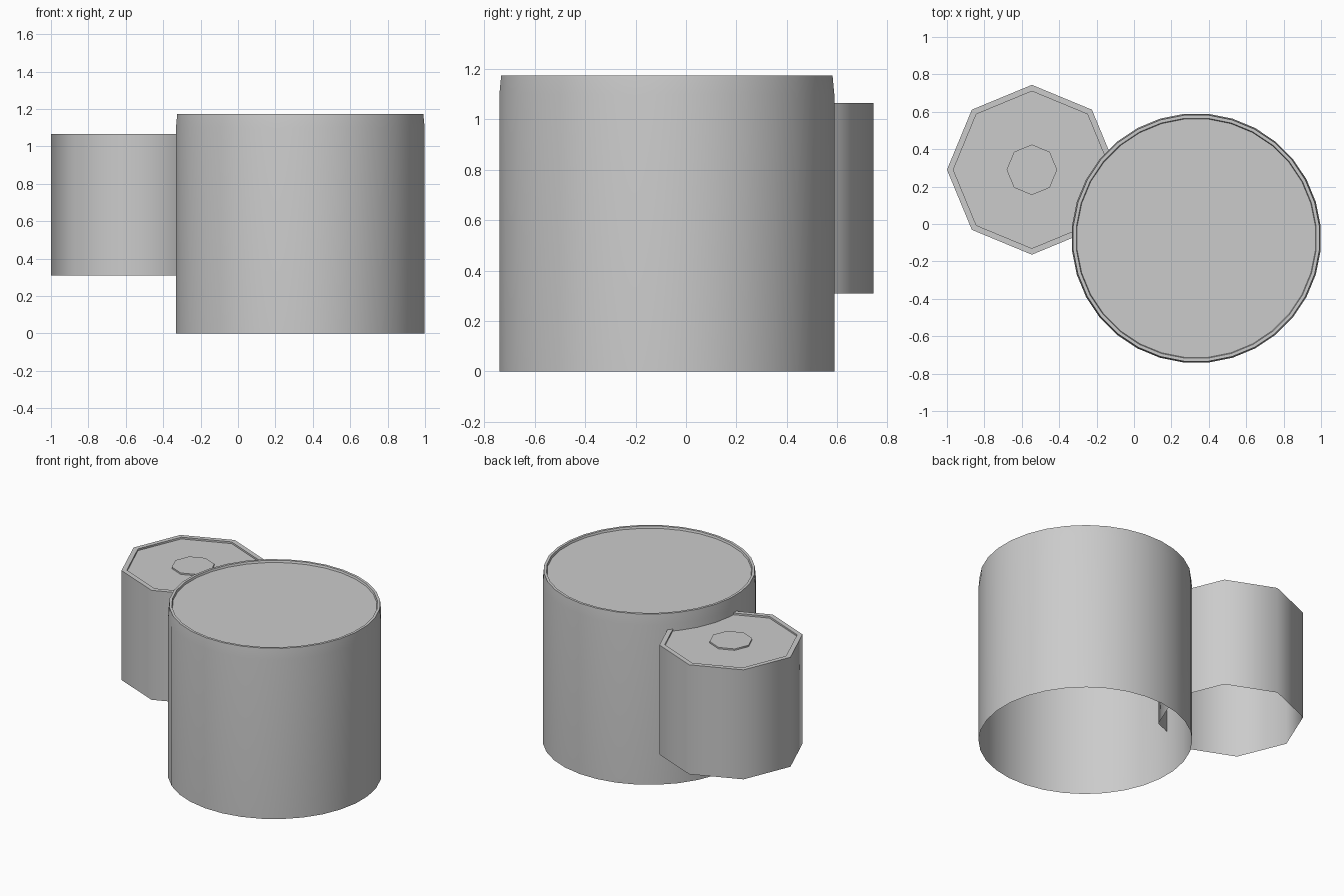
import bpy, bmesh
from math import cos, sin, pi, radians

if "Cube" in bpy.data.objects:
    bpy.data.objects.remove(bpy.data.objects["Cube"])


def lathe(name, center, sides, start, profile):
    """Open-bottomed turned shell: rings from (radius, z) pairs, last ring capped."""
    bm = bmesh.new()
    rings = []
    for r, z in profile:
        rings.append([bm.verts.new((r * cos(start + 2 * pi * i / sides),
                                    r * sin(start + 2 * pi * i / sides), z))
                      for i in range(sides)])
    for low, high in zip(rings, rings[1:]):
        for i in range(sides):
            j = (i + 1) % sides
            bm.faces.new((low[i], low[j], high[j], high[i]))
    bm.faces.new(rings[-1])
    mesh = bpy.data.meshes.new(name)
    bm.to_mesh(mesh)
    bm.free()
    ob = bpy.data.objects.new(name, mesh)
    ob.location = (center[0], center[1], 0)
    bpy.context.collection.objects.link(ob)
    bpy.ops.object.select_all(action='DESELECT')
    ob.select_set(True)
    bpy.context.view_layer.objects.active = ob
    bpy.ops.object.shade_smooth_by_angle(angle=radians(50))
    return ob


# Large tank: slightly tapered top edge, thin rim, shallow recessed lid
lathe("large_tank", (0.333, -0.076), 32, pi / 32,
      [(0.668, 0), (0.668, 1.10), (0.661, 1.174), (0.644, 1.174),
       (0.640, 1.160)])

# Small octagonal tank: flat rim, shallow recess, low round boss in the middle
lathe("small_tank", (-0.546, 0.29), 8, 0,
      [(0.454, 0.31), (0.454, 1.065), (0.42, 1.065), (0.42, 1.053),
       (0.135, 1.053), (0.135, 1.063)])
